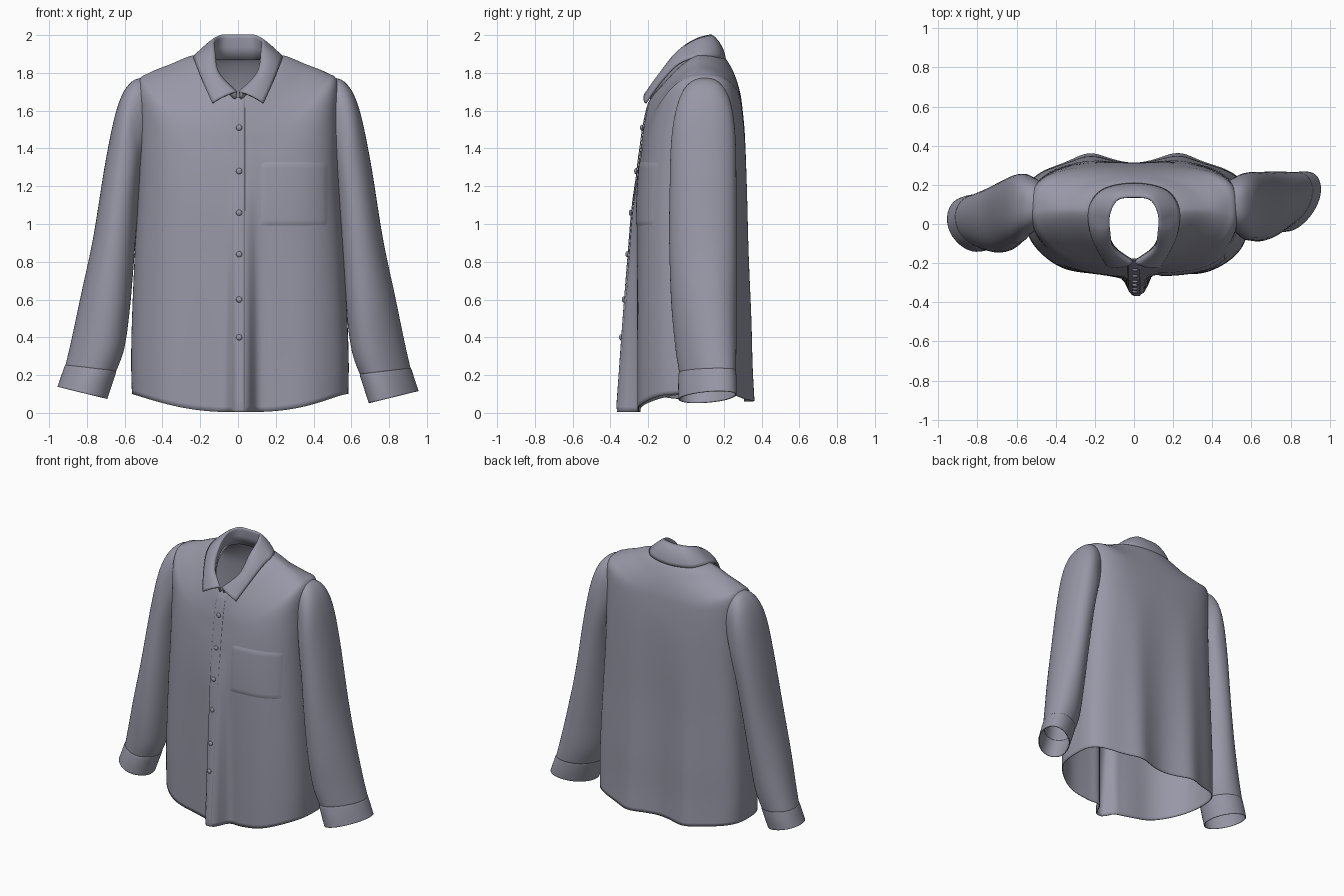
import bpy, bmesh, math
from mathutils import Vector
from mathutils.bvhtree import BVHTree

if "Cube" in bpy.data.objects:
    bpy.data.objects.remove(bpy.data.objects["Cube"])

cloth = bpy.data.materials.new("grey_lavender_cloth")
cloth.diffuse_color = (0.31, 0.31, 0.385, 1)
cloth.use_nodes = True
cloth.node_tree.nodes["Principled BSDF"].inputs["Base Color"].default_value = cloth.diffuse_color


def spline(rows, steps):
    """Catmull-Rom through a list of equal-length tuples."""
    out = []
    for i in range(len(rows) - 1):
        a, b, c, d = (rows[max(i - 1, 0)], rows[i], rows[i + 1], rows[min(i + 2, len(rows) - 1)])
        for k in range(steps):
            t = k / steps
            out.append(tuple(
                0.5 * (2 * q + (r - p) * t + (2 * p - 5 * q + 4 * r - s) * t * t
                       + (3 * q - p - 3 * r + s) * t ** 3) for p, q, r, s in zip(a, b, c, d)))
    return out + [tuple(rows[-1])]


def oval(i, count, n):
    """Point i of a unit superellipse with squareness n."""
    a = 2 * math.pi * i / count
    c, s = math.cos(a), math.sin(a)
    r = (abs(c) ** n + abs(s) ** n) ** (-1 / n)
    return c * r, s * r


def loft(name, rows, closed, thick=0.006):
    """Skin rows of points into a smooth cloth sheet."""
    n = len(rows[0])
    verts = [p for r in rows for p in r]
    faces = []
    for j in range(len(rows) - 1):
        for i in range(n if closed else n - 1):
            k = (i + 1) % n
            faces.append((j * n + i, j * n + k, (j + 1) * n + k, (j + 1) * n + i))
    me = bpy.data.meshes.new(name)
    me.from_pydata(verts, [], faces)
    bm = bmesh.new()
    bm.from_mesh(me)
    bmesh.ops.recalc_face_normals(bm, faces=bm.faces)
    bm.to_mesh(me)
    bm.free()
    me.materials.append(cloth)
    me.shade_smooth()
    ob = bpy.data.objects.new(name, me)
    bpy.context.collection.objects.link(ob)
    if thick:
        m = ob.modifiers.new("cloth", 'SOLIDIFY')
        m.thickness = thick
        m.offset = 0
    return ob


# Body: half width, front y, back y, front z, side z, back z, squareness
body_rings = [
    (0.15, -0.18, 0.16, 1.67, 1.87, 1.885, 2.0),
    (0.235, -0.195, 0.205, 1.63, 1.89, 1.875, 2.0),
    (0.36, -0.21, 0.25, 1.57, 1.842, 1.80, 2.0),
    (0.47, -0.225, 0.28, 1.49, 1.797, 1.71, 2.1),
    (0.525, -0.235, 0.295, 1.41, 1.745, 1.62, 2.25),
    (0.525, -0.25, 0.31, 1.29, 1.53, 1.45, 2.5),
    (0.53, -0.265, 0.315, 1.08, 1.20, 1.20, 2.65),
    (0.55, -0.268, 0.315, 0.80, 0.85, 0.85, 2.7),
    (0.567, -0.27, 0.32, 0.50, 0.50, 0.50, 2.7),
    (0.573, -0.27, 0.32, 0.22, 0.27, 0.25, 2.7),
    (0.57, -0.27, 0.325, 0.004, 0.10, 0.06, 2.7),
]
COLS, YC = 192, 0.07
rows = []
for X, yf, yb, zf, zs, zb, nf in spline(body_rings, 5):
    row = []
    for i in range(COLS):
        front = i > COLS / 2
        if front:   # fuller on the pocket side
            n = nf + 0.5 * (nf - 2) * math.cos(2 * math.pi * i / COLS)
        else:
            n = 2 + min(1.2, max(0, nf - 2) * 5)
        c, s = oval(i, COLS, n)
        x, w = X * c + 0.012 * (1 - zs / 1.9), abs(s) ** (3.1 * n - 4.7)
        z = zs + ((zf if front else zb) - zs) * w
        y = YC + abs(s) * ((yf if front else yb) - YC)
        low = max(0, 1 - z / 1.5)
        if front:   # button stand pushed forward, soft drapes beside it
            y -= 0.08 * max(0, 1 - z / 1.25) * math.exp(-((x - 0.018) / 0.058) ** 4)
            y += 0.02 * low * math.exp(-((x - 0.12) / 0.05) ** 2)
            y -= 0.012 * low * math.cos(x * 16) * w
        else:       # two long back folds
            y += 0.04 * low * math.exp(-((abs(x) - 0.23) / 0.1) ** 2)
            y -= 0.015 * low * math.exp(-(x / 0.1) ** 2)
        row.append((x, y, z))
    rows.append(row)
body = loft("shirt_body", rows, True)
bvh = BVHTree.FromPolygons([v.co for v in body.data.vertices],
                           [p.vertices[:] for p in body.data.polygons])


def front_y(x, z):
    hit = bvh.ray_cast(Vector((x, -2, z)), Vector((0, 1, 0)))[0]
    return hit.y if hit else -0.2


def patch(name, x0, x1, z0, z1, nx, nz, lift, rim):
    """Cloth panel hugging the shirt front, with a lower rim."""
    grid = []
    for j in range(nz + 1):
        z = z0 + (z1 - z0) * j / nz
        line = []
        for i in range(nx + 1):
            x = x0 + (x1 - x0) * i / nx
            edge = i in (0, nx) or j in (0, nz)
            line.append((x, front_y(x, z) - (rim if edge else lift), z))
        grid.append(line)
    return loft(name, grid, False, 0)


patch("button_placket", -0.033, 0.036, 0.012, 1.665, 12, 60, 0.010, 0.005)
patch("chest_pocket", 0.12, 0.48, 0.99, 1.33, 20, 20, 0.009, 0.002)

# Buttons down the placket
for z in (1.51, 1.28, 1.06, 0.84, 0.60, 0.40):
    bpy.ops.mesh.primitive_uv_sphere_add(segments=16, ring_count=8, radius=1,
                                         location=(0.006, front_y(0.006, z) - 0.012, z))
    b = bpy.context.object
    b.name = "button"
    b.scale = (0.016, 0.010, 0.016)
    b.data.materials.append(cloth)
    b.data.shade_smooth()

# Sleeve: inner x, inner z, outer x, outer z, front y, back y, squareness
sleeve_rings = [
    (0.49, 1.36, 0.465, 1.775, -0.015, 0.215, 2.4),
    (0.51, 1.29, 0.56, 1.752, -0.05, 0.245, 2.6),
    (0.52, 1.21, 0.632, 1.63, -0.075, 0.26, 2.4),
    (0.53, 1.10, 0.695, 1.35, -0.08, 0.265, 2.2),
    (0.55, 0.85, 0.763, 0.93, -0.08, 0.265, 2.1),
    (0.575, 0.55, 0.828, 0.62, -0.065, 0.265, 2.0),
    (0.605, 0.33, 0.882, 0.36, -0.035, 0.265, 2.0),
    (0.65, 0.20, 0.912, 0.23, -0.01, 0.26, 2.0),
]
cuff_rings = [
    (0.650, 0.205, 0.912, 0.235, -0.011, 0.26, 2.0),
    (0.649, 0.195, 0.917, 0.225, -0.014, 0.262, 2.0),
    (0.67, 0.13, 0.935, 0.17, -0.015, 0.264, 2.0),
    (0.695, 0.052, 0.953, 0.115, -0.012, 0.262, 2.0),
]


def sleeve_rows(rings, side, cuff_shift, shear, rise):
    out = []
    for xi, zi, xo, zo, yf, yb, n in spline(rings, 6):
        cx, cz, cy = (xi + xo) / 2, (zi + zo) / 2, (yf + yb) / 2
        down = min(1, max(0, 1 - cz / 1.5))
        row = []
        for i in range(48):
            c, s = oval(i, 48, n)
            wob = 1 + 0.02 * down * math.sin(6 * math.pi * i / 48 + 5 * cz)
            y = cy + (yb - yf) / 2 * s * wob + down * (cuff_shift + shear * c * 0.12)
            z = cz + (zo - zi) / 2 * c + rise * down ** 3
            row.append((side * (cx + (xo - xi) / 2 * c), y, z))
        out.append(row)
    return out


for side, label, shift, shear, rise in ((1, "right", -0.01, 0.55, 0), (-1, "left", -0.13, 0.2, 0.027)):
    loft(label + "_sleeve", sleeve_rows(sleeve_rings, side, shift, shear, rise), True)
    loft(label + "_cuff", sleeve_rows(cuff_rings, side, shift, shear, rise), True)

# Collar: half lines from front centre to back centre
stand = [(0.012, -0.185, 1.66), (0.10, -0.12, 1.72), (0.14, -0.03, 1.81),
         (0.145, 0.07, 1.86), (0.09, 0.14, 1.87), (0, 0.155, 1.87)]
fold = [(0.010, -0.20, 1.70), (0.105, -0.13, 1.80), (0.126, -0.04, 1.915),
        (0.125, 0.05, 1.975), (0.085, 0.125, 1.997), (0, 0.138, 1.997)]
leaf = [(0.135, -0.215, 1.64), (0.185, -0.13, 1.755), (0.222, -0.035, 1.85),
        (0.228, 0.08, 1.888), (0.16, 0.172, 1.878), (0, 0.205, 1.872)]


def full(line):
    return spline(line + [(-x, y, z) for x, y, z in line[-2::-1]], 6)


st, fo, le = full(stand), full(fold), full(leaf)
lines = []
for t in (0, 0.5, 0.9, 1):           # stand rising to the fold
    lines.append([Vector(a).lerp(Vector(b), t) for a, b in zip(st, fo)])
for t in (0.12, 0.35, 0.6, 0.85, 1):  # leaf falling, slightly puffed
    puff = 0.05 * t * (1 - t)
    lines.append([Vector(a).lerp(Vector(b), t) + Vector((0, -puff if a[1] < 0 else puff, puff * 0.5))
                  for a, b in zip(fo, le)])
loft("collar", [[p[:] for p in l] for l in lines], False, 0.012)
